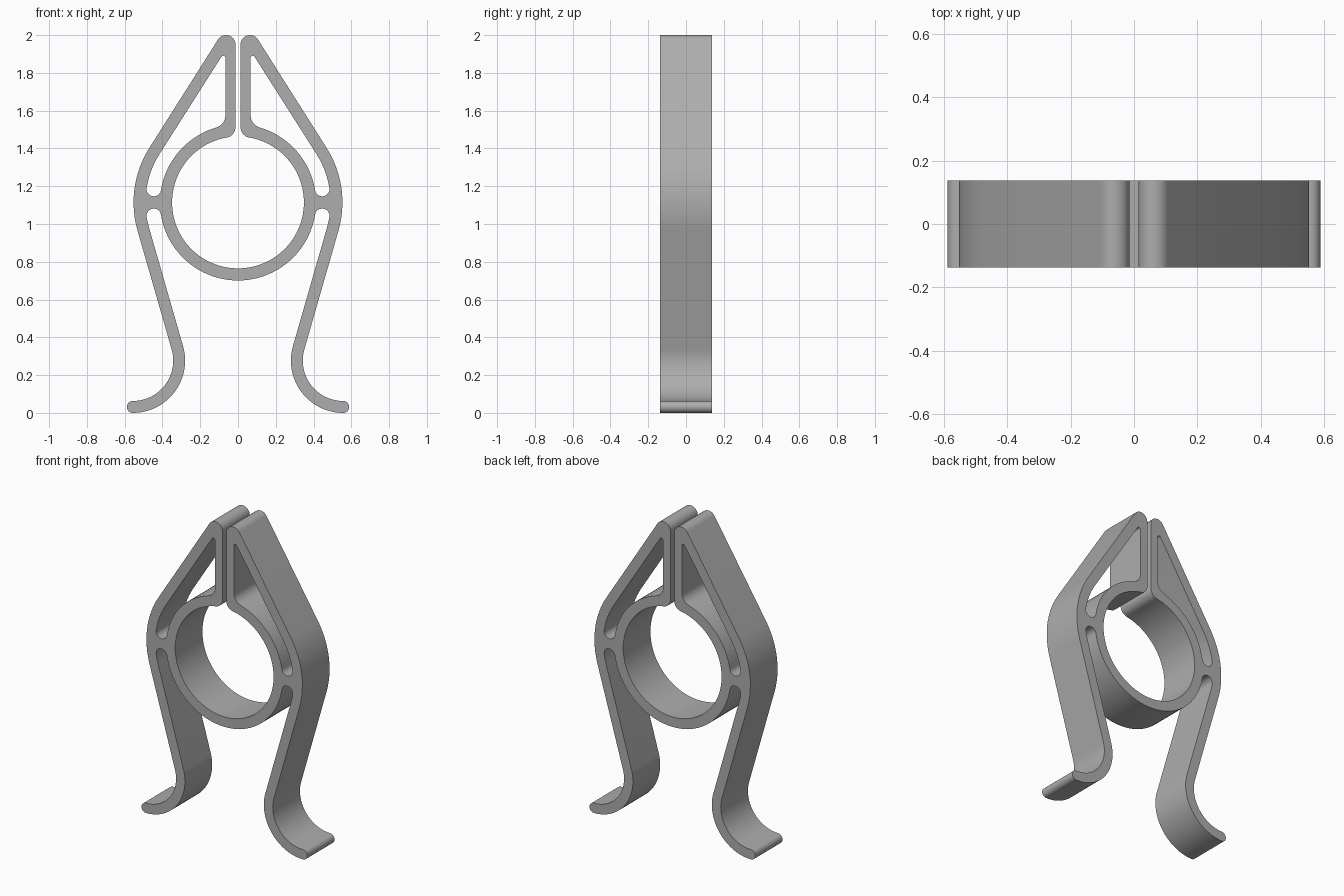
import bpy
import bmesh
from math import cos, sin, radians, ceil

cube = bpy.data.objects.get("Cube")
if cube:
    bpy.data.objects.remove(cube, do_unlink=True)

HALF_DEPTH = 0.138
RING = (0, 1.114)          # ring centre
ARM = (0.013, 1.114)       # centre of the arm bend
FOOT = (0.557, 0.277)      # centre of the foot bend
R_IN, R_OUT = 0.349, 0.413
ARM_IN, ARM_OUT = 0.477, 0.54
FOOT_IN, FOOT_OUT = 0.214, 0.277
SLOT_R = 0.0385
SLOPE, LEAN = 32.4, 16     # upper arm and leg angles


def arc(centre, r, a0, a1):
    """Points on an arc from angle a0 to a1, finer for small radii."""
    step = 4 if r > 0.15 else 10
    n = max(2, ceil(abs(a1 - a0) / step))
    angles = [radians(a0 + (a1 - a0) * i / n) for i in range(n + 1)]
    return [(centre[0] + r * cos(a), centre[1] + r * sin(a)) for a in angles]


# Outline of the left half: ring, slot, leg, foot, arm, jaw, ring bore
outline = (
    arc(RING, R_OUT, -90, -9.05)
    + arc((0.4458, 1.043), SLOT_R, 170.95, -9.3)
    + arc(ARM, ARM_IN, -9.3, -LEAN)
    + arc(FOOT, FOOT_OUT, 180 - LEAN, 270)
    + arc((FOOT[0], 0.0315), 0.0315, -90, 90)
    + arc(FOOT, FOOT_IN, 270, 180 - LEAN)
    + arc(ARM, ARM_OUT, -LEAN, SLOPE)
    + arc((0.0635, 1.95), 0.05, SLOPE, 180)
    + arc((0.0685, 1.512), 0.055, 180, 260.2)
    + arc(RING, R_IN, 80.2, -90)
)

# Window between the arm, the jaw and the ring
window = (
    arc(ARM, ARM_IN, 9.3, SLOPE)
    + arc((0.078, 1.88), 0.011, SLOPE, 180)
    + arc((0.132, 1.574), 0.065, 180, 254.1)
    + arc(RING, R_OUT, 74.1, 9.05)
    + arc((0.4458, 1.185), SLOT_R, 189.05, 350.7)
)


def add_loop(bm, points):
    verts = [bm.verts.new((x, -HALF_DEPTH, z)) for x, z in points]
    for a, b in zip(verts, verts[1:] + verts[:1]):
        bm.edges.new((a, b))


# Fill the half profile, mirror it, then extrude through the depth
bm = bmesh.new()
add_loop(bm, outline)
add_loop(bm, window)
bmesh.ops.remove_doubles(bm, verts=bm.verts[:], dist=0.0008)
bmesh.ops.triangle_fill(bm, edges=bm.edges[:], use_beauty=True, normal=(0, -1, 0))
bmesh.ops.mirror(bm, geom=bm.verts[:] + bm.edges[:] + bm.faces[:],
                 axis='X', merge_dist=0.0001)
bmesh.ops.remove_doubles(bm, verts=bm.verts[:], dist=0.0002)
bmesh.ops.recalc_face_normals(bm, faces=bm.faces[:])
grown = bmesh.ops.extrude_face_region(bm, geom=bm.faces[:], use_keep_orig=True)
moved = [g for g in grown["geom"] if isinstance(g, bmesh.types.BMVert)]
bmesh.ops.translate(bm, verts=moved, vec=(0, 2 * HALF_DEPTH, 0))
bmesh.ops.recalc_face_normals(bm, faces=bm.faces[:])

mesh = bpy.data.meshes.new("spring_clip")
bm.to_mesh(mesh)
bm.free()
clip = bpy.data.objects.new("spring_clip", mesh)
bpy.context.collection.objects.link(clip)

# Plain grey
grey = bpy.data.materials.new("plain_grey")
grey.use_nodes = True
colour = (0.42, 0.42, 0.42, 1)
grey.diffuse_color = colour
grey.node_tree.nodes["Principled BSDF"].inputs["Base Color"].default_value = colour
mesh.materials.append(grey)

bpy.ops.object.select_all(action='DESELECT')
clip.select_set(True)
bpy.context.view_layer.objects.active = clip
bpy.ops.object.shade_smooth_by_angle(angle=radians(30))
